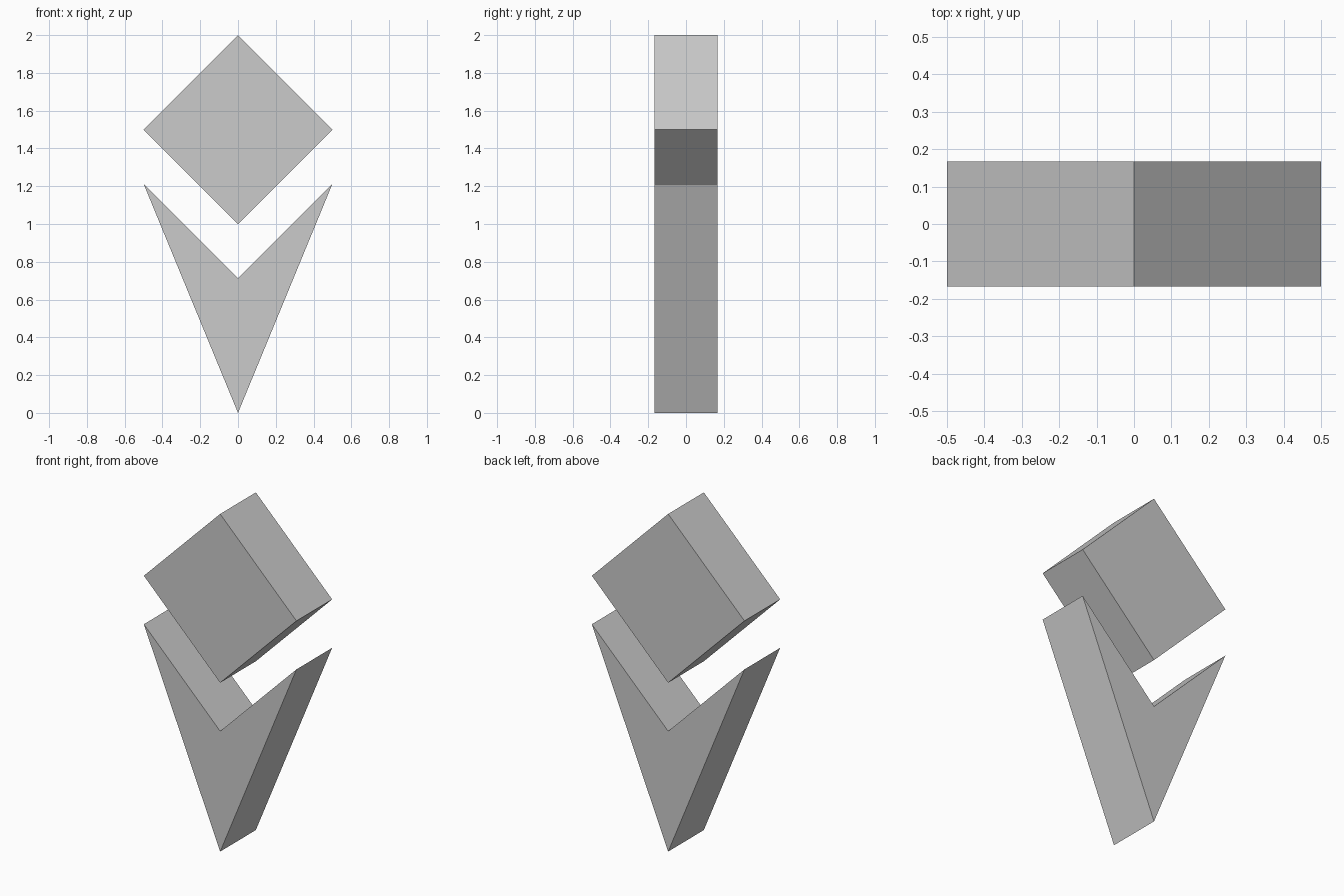
import bpy, bmesh

if "Cube" in bpy.data.objects:
    bpy.data.objects.remove(bpy.data.objects["Cube"], do_unlink=True)

HALF_WIDTH = 0.5
HALF_DEPTH = 0.167

# One plain grey for the whole model
grey = bpy.data.materials.new("light_grey")
grey.use_nodes = True
colour = (0.6, 0.6, 0.6, 1)
grey.diffuse_color = colour
bsdf = next(n for n in grey.node_tree.nodes if n.type == "BSDF_PRINCIPLED")
bsdf.inputs["Base Color"].default_value = colour


def kite_prism(name, bottom, side, top):
    """Extrude a mirrored four-point profile along y."""
    profile = [(0, bottom), (HALF_WIDTH, side), (0, top), (-HALF_WIDTH, side)]
    bm = bmesh.new()
    front = bm.faces.new([bm.verts.new((x, -HALF_DEPTH, z)) for x, z in profile])
    extruded = bmesh.ops.extrude_face_region(bm, geom=[front], use_keep_orig=True)
    back = [v for v in extruded["geom"] if isinstance(v, bmesh.types.BMVert)]
    bmesh.ops.translate(bm, verts=back, vec=(0, 2 * HALF_DEPTH, 0))
    bmesh.ops.recalc_face_normals(bm, faces=bm.faces)
    mesh = bpy.data.meshes.new(name)
    bm.to_mesh(mesh)
    bm.free()
    mesh.materials.append(grey)
    obj = bpy.data.objects.new(name, mesh)
    bpy.context.collection.objects.link(obj)
    return obj


# Upper square standing on its corner
kite_prism("upper_diamond", 1.0, 1.5, 2.0)

# Lower pointed chevron with a notch parallel to the diamond
kite_prism("lower_chevron", 0.0, 1.213, 0.713)
